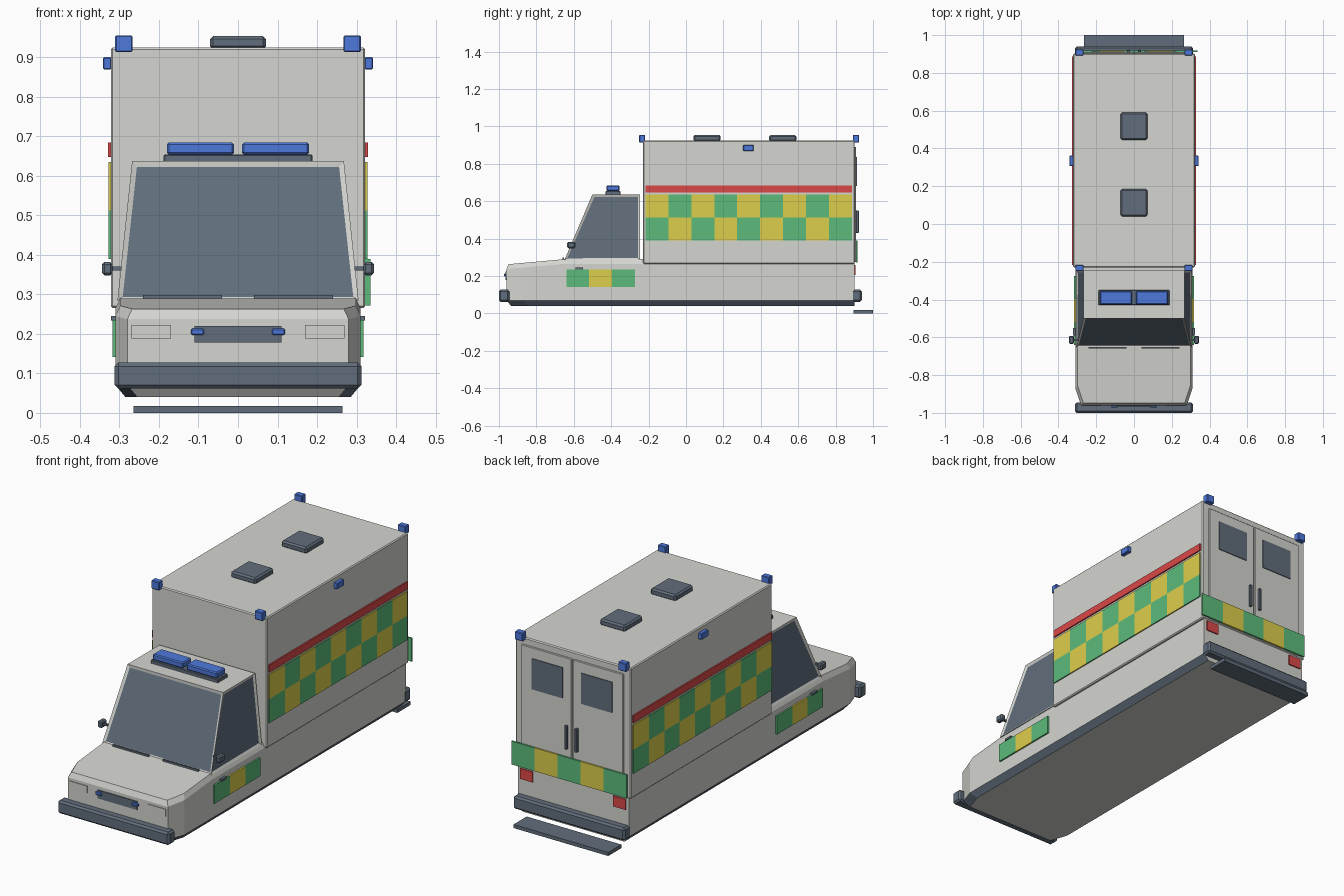
import bpy, bmesh
from mathutils import Vector

if "Cube" in bpy.data.objects:
    bpy.data.objects.remove(bpy.data.objects["Cube"])


def material(name, rgb):
    m = bpy.data.materials.new(name)
    m.use_nodes = True
    m.diffuse_color = (*rgb, 1)
    m.node_tree.nodes["Principled BSDF"].inputs["Base Color"].default_value = (*rgb, 1)
    return m


WHITE = material("off white paint", (0.66, 0.66, 0.63))
DARK = material("dark grey", (0.12, 0.155, 0.2))
GREEN = material("green", (0.11, 0.5, 0.2))
YELLOW = material("yellow", (0.72, 0.62, 0.07))
RED = material("red", (0.7, 0.065, 0.065))
BLUE = material("blue", (0.075, 0.19, 0.72))


def finish(name, bm, mats, bevel=0):
    bmesh.ops.recalc_face_normals(bm, faces=bm.faces)
    mesh = bpy.data.meshes.new(name)
    bm.to_mesh(mesh)
    bm.free()
    for m in mats:
        mesh.materials.append(m)
    obj = bpy.data.objects.new(name, mesh)
    bpy.context.collection.objects.link(obj)
    if bevel:
        mod = obj.modifiers.new("edge bevel", "BEVEL")
        mod.width = bevel
        mod.segments = 1
    return obj


def add_box(bm, x, y, z, index=0):
    """Add a box given (min, max) on each axis."""
    lo, hi = Vector((x[0], y[0], z[0])), Vector((x[1], y[1], z[1]))
    verts = bmesh.ops.create_cube(bm, size=1)["verts"]
    for v in verts:
        v.co = (lo + hi) / 2 + v.co * (hi - lo)
    for f in {f for v in verts for f in v.link_faces}:
        f.material_index = index


def box(name, x, y, z, mat, bevel=0):
    bm = bmesh.new()
    add_box(bm, x, y, z)
    return finish(name, bm, [mat], bevel)


def pair(name, x, y, z, mat, bevel=0):
    """A box on the left (+x) and its mirror on the right."""
    box("left_" + name, x, y, z, mat, bevel)
    box("right_" + name, (-x[1], -x[0]), y, z, mat, bevel)


def checks(name, axis, start, step, cols, z, rows, depth):
    """Checked plate running along x or y, green at its lower start."""
    bm = bmesh.new()
    height = (z[1] - z[0]) / rows
    for c in range(cols):
        for r in range(rows):
            run = (start + c * step, start + (c + 1) * step)
            rise = (z[0] + r * height, z[0] + (r + 1) * height)
            x, y = (run, depth) if axis == "x" else (depth, run)
            add_box(bm, x, y, rise, (c + r) % 2)
    finish(name, bm, [GREEN, YELLOW])


# Lower body: stacked plan outlines, tapering underneath and over the bonnet
def outline(inset):
    side = [(0.28, -0.96), (0.31, -0.87), (0.31, -0.65), (0.31, 0.9)]
    half = [(x - inset, y + (inset if y < -0.8 else 0)) for x, y in side]
    return half + [(-x, y) for x, y in reversed(half)]


def bonnet_height(y):
    return min(0.29, 0.262 + 0.028 * (y + 0.96) / 0.31)


bm = bmesh.new()
rings = []
for inset, level in ((0.025, 0.04), (0, 0.07), (0, None), (0.012, None)):
    drop = 0.025 if inset == 0 else 0
    rings.append([bm.verts.new((x, y, level or bonnet_height(y) - drop))
                  for x, y in outline(inset)])
n = len(rings[0])
for a, b in zip(rings, rings[1:]):
    for i in range(n):
        j = (i + 1) % n
        bm.faces.new((a[i], a[j], b[j], b[i]))
for ring in (rings[0], rings[-1]):
    for i in range(n // 2 - 1):
        bm.faces.new((ring[i], ring[i + 1], ring[n - 2 - i], ring[n - 1 - i]))
bm.normal_update()
for f in bm.faces:
    if f.calc_center_median().z < 0.07 and abs(f.normal.x) > 0.3:
        f.material_index = 1
finish("lower_body", bm, [WHITE, DARK])

# Cab with recessed windows on the front and both sides
bm = bmesh.new()
low = [(0.305, -0.65), (0.305, -0.245), (-0.305, -0.245), (-0.305, -0.65)]
high = [(0.268, -0.5), (0.268, -0.245), (-0.268, -0.245), (-0.268, -0.5)]
lv = [bm.verts.new((x, y, 0.285)) for x, y in low]
hv = [bm.verts.new((x, y, 0.637)) for x, y in high]
bm.faces.new(lv)
bm.faces.new(hv)
walls = [bm.faces.new((lv[i], lv[(i + 1) % 4], hv[(i + 1) % 4], hv[i])) for i in range(4)]
bmesh.ops.recalc_face_normals(bm, faces=bm.faces)
windows = [walls[0], walls[2], walls[3]]
bmesh.ops.inset_individual(bm, faces=windows, thickness=0.018, depth=-0.006)
for f in windows:
    f.material_index = 1
finish("cab", bm, [WHITE, DARK])

# Rear compartment
box("rear_compartment", (-0.322, 0.322), (-0.23, 0.902), (0.265, 0.925), WHITE, 0.005)
for i, y in enumerate((0.04, 0.445)):
    box(f"roof_hatch_{i + 1}", (-0.071, 0.071), (y, y + 0.145), (0.92, 0.954), DARK, 0.008)

# Side livery
for side, s in (("left", 1), ("right", -1)):
    def across(a, b):
        return tuple(sorted((s * a, s * b)))
    checks(side + "_body_checks", "y", -0.217, 0.1227, 9, (0.39, 0.635), 2, across(0.32, 0.328))
    checks(side + "_cab_checks", "y", -0.64, 0.122, 3, (0.142, 0.235), 1, across(0.309, 0.318))
pair("red_stripe", (0.32, 0.329), (-0.217, 0.888), (0.647, 0.684), RED)

# Blue warning lights
for end, y in (("front", -0.25), ("rear", 0.893)):
    pair(end + "_corner_light", (0.267, 0.311), (y, y + 0.032), (0.913, 0.955), BLUE, 0.003)
pair("side_light", (0.32, 0.342), (0.306, 0.362), (0.869, 0.9), BLUE, 0.003)
box("light_bar_base", (-0.188, 0.188), (-0.43, -0.35), (0.634, 0.654), DARK, 0.003)
pair("light_bar_lamp", (0.01, 0.18), (-0.426, -0.356), (0.654, 0.684), BLUE, 0.005)

# Bumpers and rear step
box("front_bumper", (-0.312, 0.312), (-1.0, -0.945), (0.062, 0.127), DARK, 0.009)
box("rear_bumper", (-0.312, 0.312), (0.885, 0.94), (0.062, 0.127), DARK, 0.009)
box("rear_step", (-0.265, 0.265), (0.895, 1.0), (0, 0.018), DARK)

# Front details
box("grille", (-0.11, 0.11), (-0.965, -0.955), (0.178, 0.22), DARK)
pair("grille_light", (0.086, 0.119), (-0.972, -0.96), (0.197, 0.213), BLUE, 0.003)
pair("headlight", (0.17, 0.27), (-0.964, -0.955), (0.188, 0.223), WHITE)
pair("mirror", (0.317, 0.344), (-0.635, -0.592), (0.348, 0.382), DARK, 0.006)
pair("mirror_arm", (0.295, 0.32), (-0.62, -0.61), (0.36, 0.37), DARK)
pair("cab_door_handle", (0.308, 0.322), (-0.59, -0.55), (0.234, 0.245), DARK)
pair("wiper", (0.04, 0.24), (-0.659, -0.651), (0.288, 0.298), DARK)

# Rear doors and lamps
pair("rear_door", (0.003, 0.285), (0.9, 0.91), (0.275, 0.89), WHITE, 0.003)
pair("rear_window", (0.052, 0.225), (0.908, 0.914), (0.68, 0.835), DARK)
pair("rear_door_handle", (0.022, 0.036), (0.908, 0.924), (0.43, 0.55), DARK, 0.003)
pair("tail_light", (0.225, 0.295), (0.898, 0.906), (0.205, 0.258), RED)
checks("rear_checks", "x", -0.31, 0.129, 5, (0.272, 0.39), 1, (0.91, 0.918))
